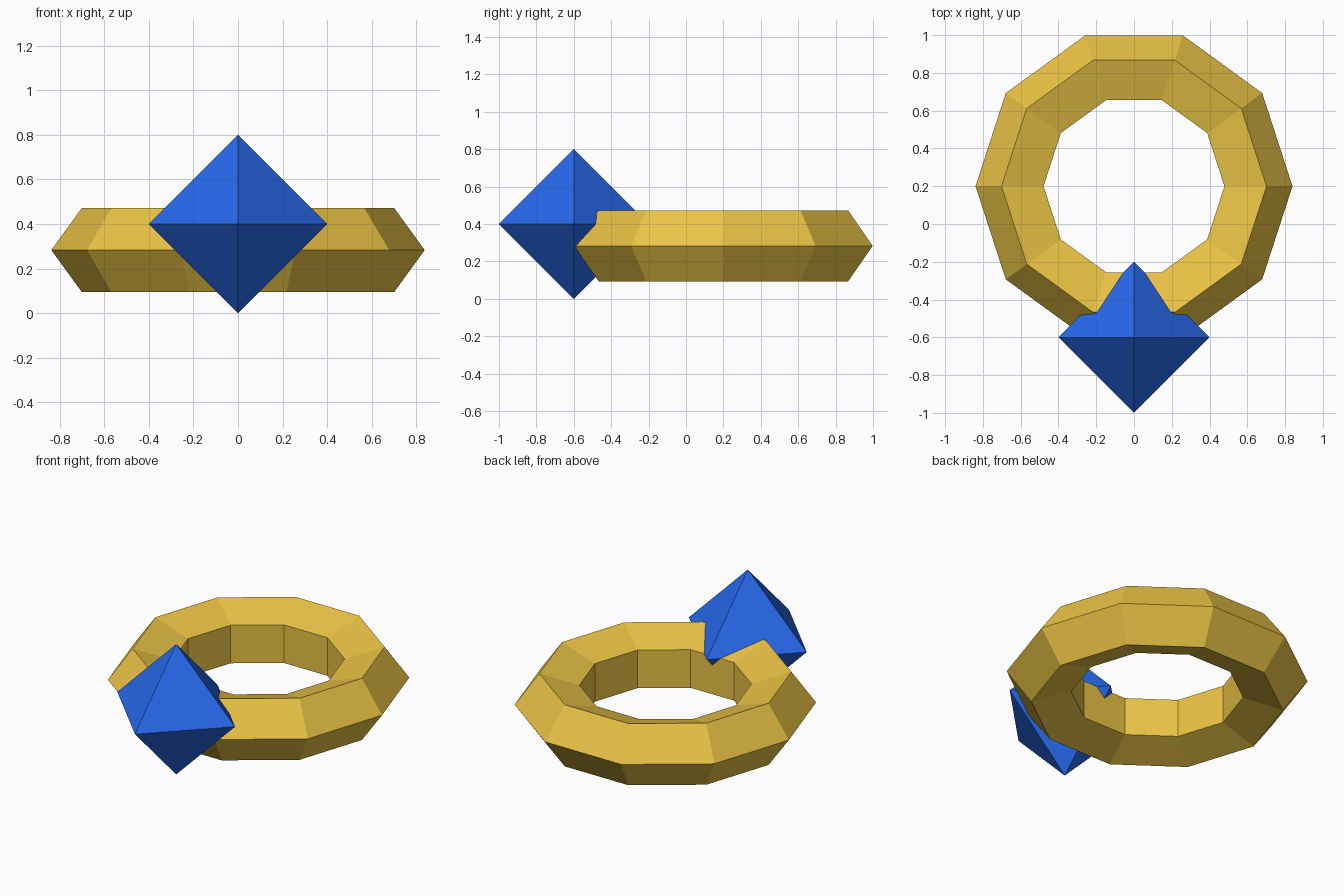
import bpy, bmesh

if "Cube" in bpy.data.objects:
    bpy.data.objects.remove(bpy.data.objects["Cube"])


def paint(ob, name, color):
    ob.name = name
    mat = bpy.data.materials.new(name + "_material")
    mat.diffuse_color = (*color, 1)
    mat.use_nodes = True
    mat.node_tree.nodes["Principled BSDF"].inputs["Base Color"].default_value = mat.diffuse_color
    ob.data.materials.append(mat)


# Ten-sided band with a five-sided cross-section
bpy.ops.mesh.primitive_torus_add(location=(0, 0.2, 0.283), major_segments=10,
                                 minor_segments=5, major_radius=0.64, minor_radius=0.199)
paint(bpy.context.object, "ring_band", (0.83, 0.55, 0.06))

# Octahedral gem set into the front of the band
bm = bmesh.new()
for axis in range(3):
    for side in (-0.4, 0.4):
        co = [0, 0, 0]
        co[axis] = side
        bm.verts.new(co)
bmesh.ops.convex_hull(bm, input=bm.verts[:])
bmesh.ops.recalc_face_normals(bm, faces=bm.faces[:])
mesh = bpy.data.meshes.new("gem")
bm.to_mesh(mesh)
bm.free()
gem = bpy.data.objects.new("gem", mesh)
gem.location = (0, -0.6, 0.4)
bpy.context.collection.objects.link(gem)
paint(gem, "gem", (0.02, 0.14, 0.83))
